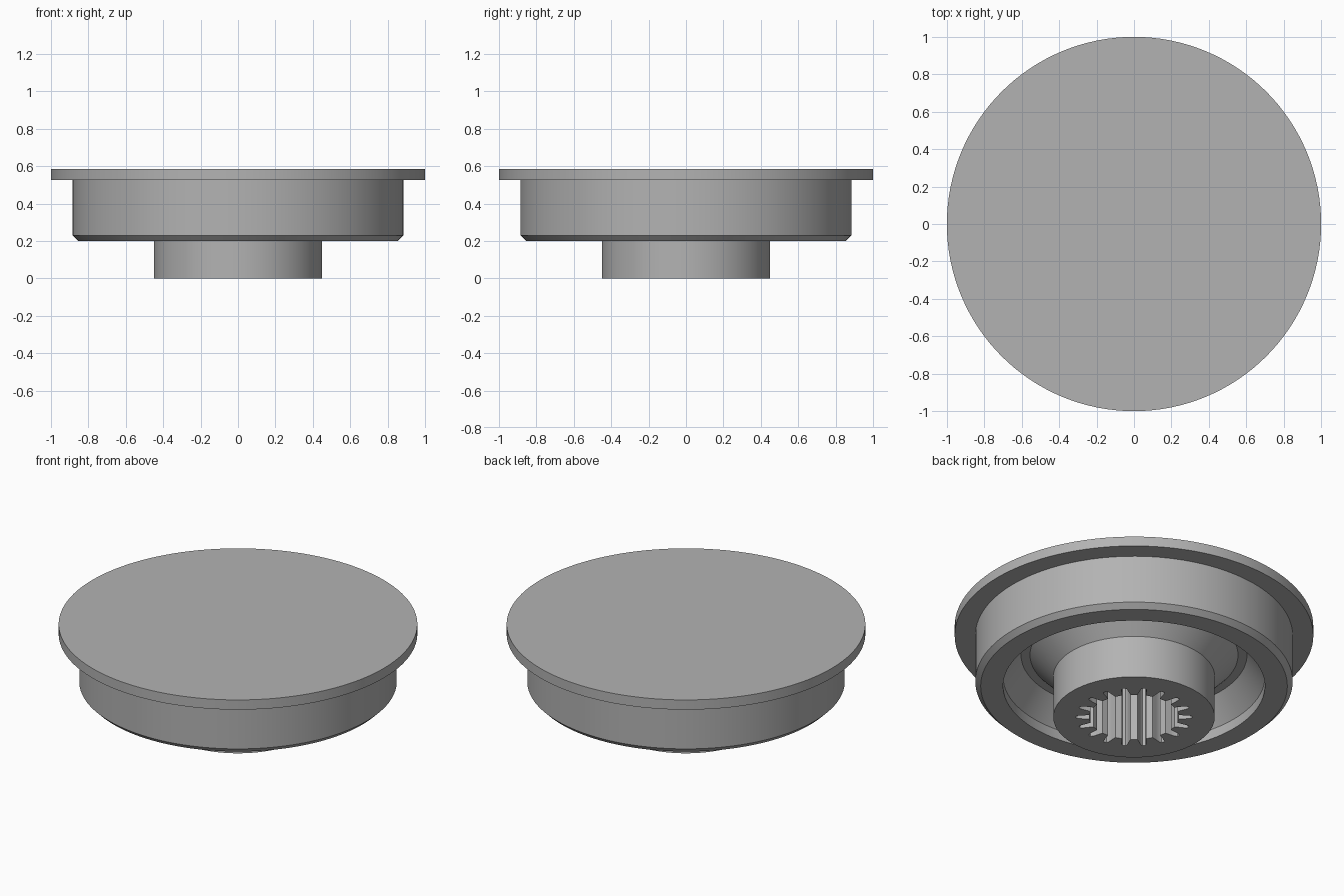
import bpy, bmesh, math

if "Cube" in bpy.data.objects:
    bpy.data.objects.remove(bpy.data.objects["Cube"], do_unlink=True)

GREY = (0.45, 0.45, 0.45, 1)
SEGMENTS = 128
TEETH = 18

mat = bpy.data.materials.new("plain grey")
mat.use_nodes = True
mat.diffuse_color = GREY
mat.node_tree.nodes["Principled BSDF"].inputs["Base Color"].default_value = GREY


def make_object(name, bm):
    bmesh.ops.recalc_face_normals(bm, faces=bm.faces)
    mesh = bpy.data.meshes.new(name)
    bm.to_mesh(mesh)
    bm.free()
    mesh.materials.append(mat)
    obj = bpy.data.objects.new(name, mesh)
    bpy.context.collection.objects.link(obj)
    return obj


def lathe(name, profile):
    """Revolve (radius, z) points; flat discs close both ends."""
    bm = bmesh.new()
    rings = []
    for r, z in profile:
        rings.append([bm.verts.new((r * math.cos(a), r * math.sin(a), z))
                      for a in (math.tau * i / SEGMENTS for i in range(SEGMENTS))])
    for low, high in zip(rings, rings[1:]):
        for i in range(SEGMENTS):
            j = (i + 1) % SEGMENTS
            bm.faces.new((low[i], low[j], high[j], high[i]))
    bm.faces.new(rings[0])
    bm.faces.new(rings[-1])
    return make_object(name, bm)


# Cap: hub, flared trough, chamfered skirt and wide flange
cap = lathe("cap_with_hub", [
    (0.45, 0), (0.45, 0.26), (0.58, 0.40),
    (0.63, 0.40), (0.73, 0.26), (0.73, 0.2),
    (0.855, 0.2), (0.885, 0.23), (0.885, 0.525),
    (1.0, 0.525), (1.0, 0.585),
])

# Splined socket: one rounded groove outline repeated around the axis
groove = [(-5.5, 0.25), (-4, 0.28), (-3, 0.31), (-1.5, 0.323),
          (1.5, 0.323), (3, 0.31), (4, 0.28), (5.5, 0.25)]
bm = bmesh.new()
outline = []
for t in range(TEETH):
    for offset, r in groove:
        a = math.radians(360 / TEETH * t + offset)
        outline.append(bm.verts.new((r * math.cos(a), r * math.sin(a), -0.1)))
base = bm.faces.new(outline)
top = bmesh.ops.extrude_face_region(bm, geom=[base])["geom"]
bmesh.ops.translate(bm, vec=(0, 0, 0.5),
                    verts=[v for v in top if isinstance(v, bmesh.types.BMVert)])
cutter = make_object("socket_cutter", bm)
cutter.hide_render = True
cutter.hide_viewport = True

cut = cap.modifiers.new("spline_socket", "BOOLEAN")
cut.operation = "DIFFERENCE"
cut.solver = "EXACT"
cut.object = cutter

# Bake the cut, then shade smooth with crisp edges
bpy.context.view_layer.update()
graph = bpy.context.evaluated_depsgraph_get()
baked = bpy.data.meshes.new_from_object(cap.evaluated_get(graph))
cap.modifiers.clear()
cap.data = baked
bpy.data.objects.remove(cutter, do_unlink=True)

bpy.ops.object.select_all(action="DESELECT")
cap.select_set(True)
bpy.context.view_layer.objects.active = cap
bpy.ops.object.shade_smooth_by_angle(angle=math.radians(30))
